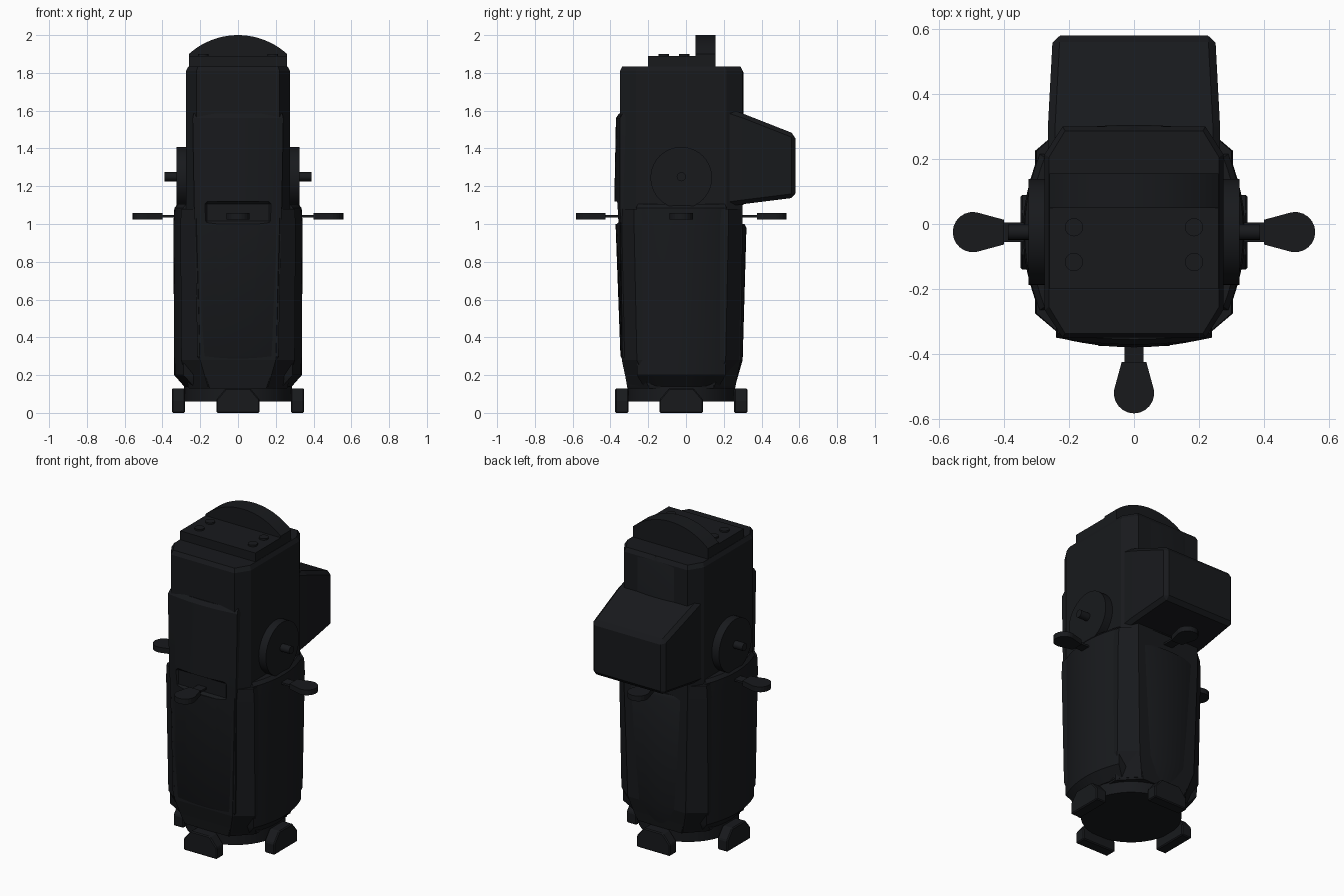
import bpy, bmesh, math
from mathutils import Matrix, Vector

if "Cube" in bpy.data.objects:
    bpy.data.objects.remove(bpy.data.objects["Cube"])

CY = -0.025  # y of the body's vertical axis
mat = bpy.data.materials.new("dark_metal")
mat.diffuse_color = (0.009, 0.01, 0.012, 1)
mat.use_nodes = True
mat.node_tree.nodes["Principled BSDF"].inputs["Base Color"].default_value = mat.diffuse_color


def finish(name, bm, turn=0, smooth=False, bevel=0):
    """Turn a part around the body axis (0 front, 1 right, 2 back, 3 left)."""
    bmesh.ops.transform(bm, verts=bm.verts, matrix=Matrix.Translation((0, CY, 0)) @
                        Matrix.Rotation(turn * math.pi / 2, 4, 'Z'))
    bmesh.ops.recalc_face_normals(bm, faces=bm.faces)
    me = bpy.data.meshes.new(name)
    bm.to_mesh(me)
    bm.free()
    ob = bpy.data.objects.new(name, me)
    bpy.context.collection.objects.link(ob)
    me.materials.append(mat)
    if bevel:
        m = ob.modifiers.new("bevel", 'BEVEL')
        m.width, m.segments = bevel, 1
    if smooth:
        bpy.context.view_layer.objects.active = ob
        ob.select_set(True)
        bpy.ops.object.shade_smooth_by_angle(angle=math.radians(30))
        ob.select_set(False)
    return ob


def loft(name, rings, **kw):
    bm = bmesh.new()
    vs = [[bm.verts.new(p) for p in r] for r in rings]
    n = len(vs[0])
    for a, b in zip(vs, vs[1:]):
        for i in range(n):
            j = (i + 1) % n
            bm.faces.new((a[i], a[j], b[j], b[i]))
    bm.faces.new(vs[0][::-1])
    bm.faces.new(vs[-1])
    return finish(name, bm, **kw)


def box(name, x0, x1, y0, y1, z0, z1, **kw):
    return loft(name, [[(x0, y0, z), (x1, y0, z), (x1, y1, z), (x0, y1, z)]
                       for z in (z0, z1)], **kw)


def octagon(z, hx, hy, cx, cy):
    q = [(cx, -hy), (hx, -cy), (hx, cy), (cx, hy)]
    return [(x, y, z) for x, y in q] + [(-x, -y, z) for x, y in q]


def panel(name, levels, turn, inner=0.2, n=12):
    """Bulging panel; each level is z, half width, edge depth, middle depth."""
    rings = []
    for z, w, e, m in levels:
        arc = []
        for i in range(n + 1):
            t = -1 + 2 * i / n
            arc.append((w * t, -(e + (m - e) * (1 - t * t)), z))
        rings.append(arc + [(w, -inner, z), (-w, -inner, z)])
    return loft(name, rings, turn=turn, smooth=True)


def cyl(name, r, p0, p1, n=32):
    a, b = Vector(p0), Vector(p1)
    bm = bmesh.new()
    bmesh.ops.create_cone(bm, cap_ends=True, segments=n, radius1=r, radius2=r, depth=(b - a).length,
                          matrix=Matrix.Translation((a + b) / 2) @ (b - a).to_track_quat('Z', 'Y').to_matrix().to_4x4())
    return finish(name, bm, smooth=True)


# Main housing and round base
loft("housing", [octagon(0.14, .265, .285, .16, .17), octagon(0.28, .275, .315, .2, .225),
                 octagon(1.0, .275, .325, .22, .24), octagon(1.81, .275, .325, .22, .24),
                 octagon(1.835, .262, .312, .212, .23)])
loft("lower_shell", [octagon(0.13, .26, .285, .15, .17), octagon(0.28, .30, .312, .2, .235),
                     octagon(1.0, .305, .322, .22, .25), octagon(1.08, .30, .32, .22, .25)])
cyl("base", 0.285, (0, 0, 0.06), (0, 0, 0.15), 40)

# Curved front, back and side panels
front = panel("front_panel", [(.27, .20, .295, .305), (.30, .215, .312, .322), (1.0, .228, .32, .348),
                              (1.1, .232, .325, .355), (1.56, .24, .325, .346), (1.585, .235, .31, .33)], 0)
panel("back_panel", [(.14, .17, .25, .285), (.28, .21, .295, .325), (.98, .225, .31, .345),
                     (1.0, .22, .30, .335)], 2)
panel("upper_back_panel", [(1.1, .22, .315, .33), (1.8, .22, .315, .33), (1.83, .21, .30, .315)], 2)
for k, side in ((1, "right"), (3, "left")):
    panel(side + "_panel", [(.14, .20, .235, .285), (.20, .235, .288, .338), (1.0, .24, .292, .342),
                            (1.085, .24, .29, .337), (1.105, .23, .275, .32)], k)

# Recess behind the front paddle
cut = box("recess_cutter", -.18, .18, -.5, -.327, 1.0, 1.12, bevel=0.015)
cut.hide_render = True
cut.hide_viewport = True
mod = front.modifiers.new("recess", 'BOOLEAN')
mod.object, mod.solver = cut, 'EXACT'

# Four paddles and four feet
for k, side in enumerate(("front", "right", "back", "left")):
    box(side + "_paddle_stem", -.03, .03, -.42, -.30, 1.035, 1.047, turn=k)
    out = [(-.038, -.40), (.038, -.40)]
    for i in range(13):
        a = math.radians(10 - 200 * i / 12)
        out.append((.062 * math.cos(a), -.496 + .062 * math.sin(a)))
    loft(side + "_paddle", [[(x, y, z) for x, y in out] for z in (1.025, 1.058)], turn=k)
    prof = [(-.115, 0), (.115, 0), (.115, .07), (.065, .13), (-.065, .13), (-.115, .07)]
    loft(side + "_foot", [[(x, y, z) for x, z in prof] for y in (-.35, -.28)], turn=k, bevel=0.006)

# Side discs with axle pins
for s, side in ((1, "right"), (-1, "left")):
    cyl(side + "_disc", .163, (s * .25, 0, 1.245), (s * .325, 0, 1.245), 40)
    cyl(side + "_axle", .024, (s * .3, 0, 1.25), (s * .388, 0, 1.25), 16)

# Tapered box on the back
loft("back_box", [[(-w, y, z0), (w, y, z0), (w, y, z1), (-w, y, z1)]
                  for w, y, z0, z1 in ((.265, .22, 1.09, 1.62), (.265, .325, 1.105, 1.585),
                                       (.25, .605, 1.14, 1.475))], bevel=0.022)

# Top plate, bolts and arched crest
box("top_plate", -.26, .26, -.175, .08, 1.82, 1.89)
for x in (-.185, .185):
    for y in (.015, -.092):
        cyl("top_bolt", .028, (x, y, 1.87), (x, y, 1.9), 16)
crest = [(-.26, 1.82), (.26, 1.82)]
R = (.26 ** 2 + .1 ** 2) / .2
half = math.asin(.26 / R)
for i in range(21):
    a = half * (1 - i / 10)
    crest.append((R * math.sin(a), 2.0 - R + R * math.cos(a)))
loft("top_crest", [[(x, y, z) for x, z in crest] for y in (.075, .18)], smooth=True)
